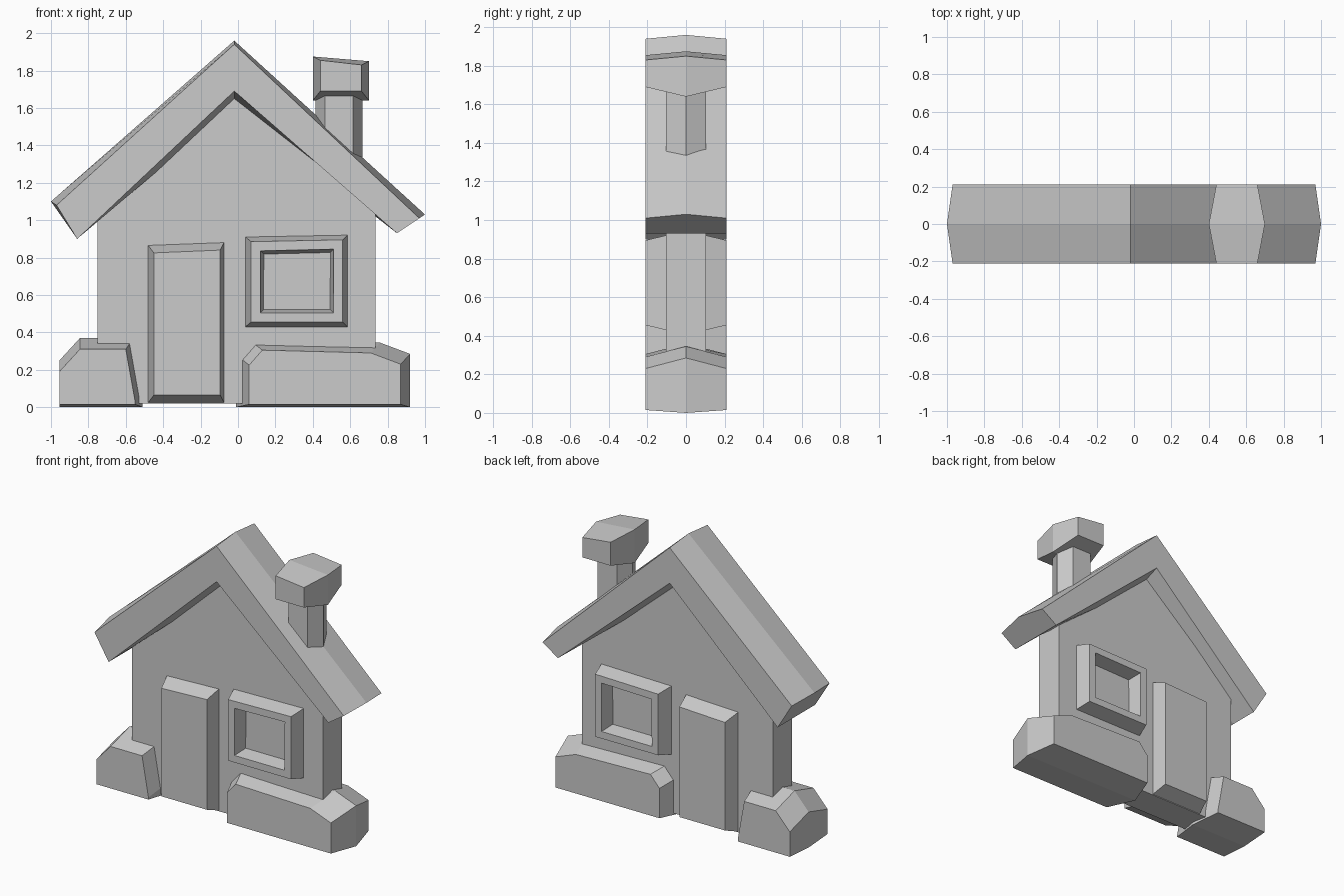
import bpy
import bmesh

cube = bpy.data.objects.get("Cube")
if cube:
    bpy.data.objects.remove(cube)

FRONT = 0.21      # half depth of the protruding parts
WALL = FRONT / 2  # half depth of the house wall
SQUARE = (0, 0)   # corner that is not cut off

GREY = (0.6, 0.6, 0.6, 1)
plain_grey = bpy.data.materials.new("plain_grey")
plain_grey.use_nodes = True
plain_grey.diffuse_color = GREY
shader = plain_grey.node_tree.nodes["Principled BSDF"]
shader.inputs["Base Color"].default_value = GREY


def outline(left, right, bottom, top, tilt, cut_left, cut_right):
    """Box outline with a tilted top and two cut upper corners."""
    high = top + tilt
    return [(left, bottom), (right, bottom),
            (right, high - cut_right[1]), (right - cut_right[0], high),
            (left + cut_left[0], top), (left, top - cut_left[1])]


def skin(front, middle, depth, waist):
    """Join a front outline to a middle one, and mirror that to the back."""
    bm = bmesh.new()
    rings = [(-depth, front), (-waist, middle), (waist, middle), (depth, front)]
    loops = [[bm.verts.new((x, y, z)) for x, z in points] for y, points in rings]
    for near, far in zip(loops, loops[1:]):
        for i in range(len(near)):
            bm.faces.new((near[i - 1], near[i], far[i], far[i - 1]))
    bm.faces.new(loops[0])
    bm.faces.new(loops[-1])
    bmesh.ops.remove_doubles(bm, verts=bm.verts, dist=0.001)
    bmesh.ops.recalc_face_normals(bm, faces=bm.faces)
    return bm


def finish(name, bm):
    """Turn the bmesh into a flat shaded object."""
    mesh = bpy.data.meshes.new(name)
    bm.to_mesh(mesh)
    bm.free()
    mesh.materials.append(plain_grey)
    bpy.context.collection.objects.link(bpy.data.objects.new(name, mesh))


def block(left, right, bottom, top, margins=(0, 0, 0, 0), depth=FRONT, waist=0,
          tilt=0, cut_left=SQUARE, cut_right=SQUARE):
    """Bevelled block whose front is smaller by a margin on each side."""
    style = (tilt, cut_left, cut_right)
    m_left, m_right, m_bottom, m_top = margins
    middle = outline(left, right, bottom, top, *style)
    front = outline(left + m_left, right - m_right,
                    bottom + m_bottom, top - m_top, *style)
    return skin(front, middle, depth, waist)


def gable(reach, ridge, apex):
    """Roof outline: two slanted boards meeting at the ridge."""
    centre = -0.02
    return [(-reach, ridge - 0.86), (-0.86, 0.9), (centre, apex),
            (0.85, 0.93), (reach, ridge - 0.93), (centre, ridge)]


# House wall, its upper corners cut to run up under the roof
finish("house_wall", block(-0.75, 0.735, 0.02, 1.75, depth=WALL, waist=WALL / 2,
                           cut_left=(0.74, 0.67), cut_right=(0.74, 0.67)))

# Gabled roof, thickest in the middle of its depth
finish("roof", skin(gable(0.97, 1.94, 1.69), gable(1, 1.96, 1.61), FRONT, 0))

# Chimney shaft and its flared cap
finish("chimney_shaft", block(0.415, 0.665, 1.2, 1.75, depth=WALL,
                              margins=(0.05, 0.05, 0, 0)))
finish("chimney_cap", block(0.4, 0.7, 1.64, 1.875, tilt=-0.025,
                            margins=(0.04, 0.04, 0.05, 0.02)))

# Door slab, showing on the front and the back
finish("door", block(-0.48, -0.075, 0.025, 0.865, tilt=0.015, waist=WALL,
                     margins=(0.03, 0.02, 0.04, 0.04)))

# Window block, then a frame and a sunken pane on both faces
window = block(0.04, 0.585, 0.43, 0.91, tilt=0.01, waist=WALL,
               margins=(0.03, 0.025, 0.025, 0.025))
panes = [face for face in window.faces if abs(face.normal.y) > 0.9]
bmesh.ops.inset_individual(window, faces=panes, thickness=0.07, depth=0)
bmesh.ops.inset_individual(window, faces=panes, thickness=0.025, depth=-0.1)
finish("window", window)

# Bushes at the two lower corners
finish("right_bush", block(-0.955, -0.51, 0, 0.37, cut_left=(0.11, 0.12),
                           cut_right=(0.05, 0.28),
                           margins=(0, 0.04, 0.015, 0.06)))
finish("left_bush", block(-0.01, 0.92, 0, 0.36, tilt=-0.015,
                          cut_left=(0.07, 0.08), cut_right=(0.16, 0.06),
                          margins=(0.07, 0.05, 0.015, 0.055)))
